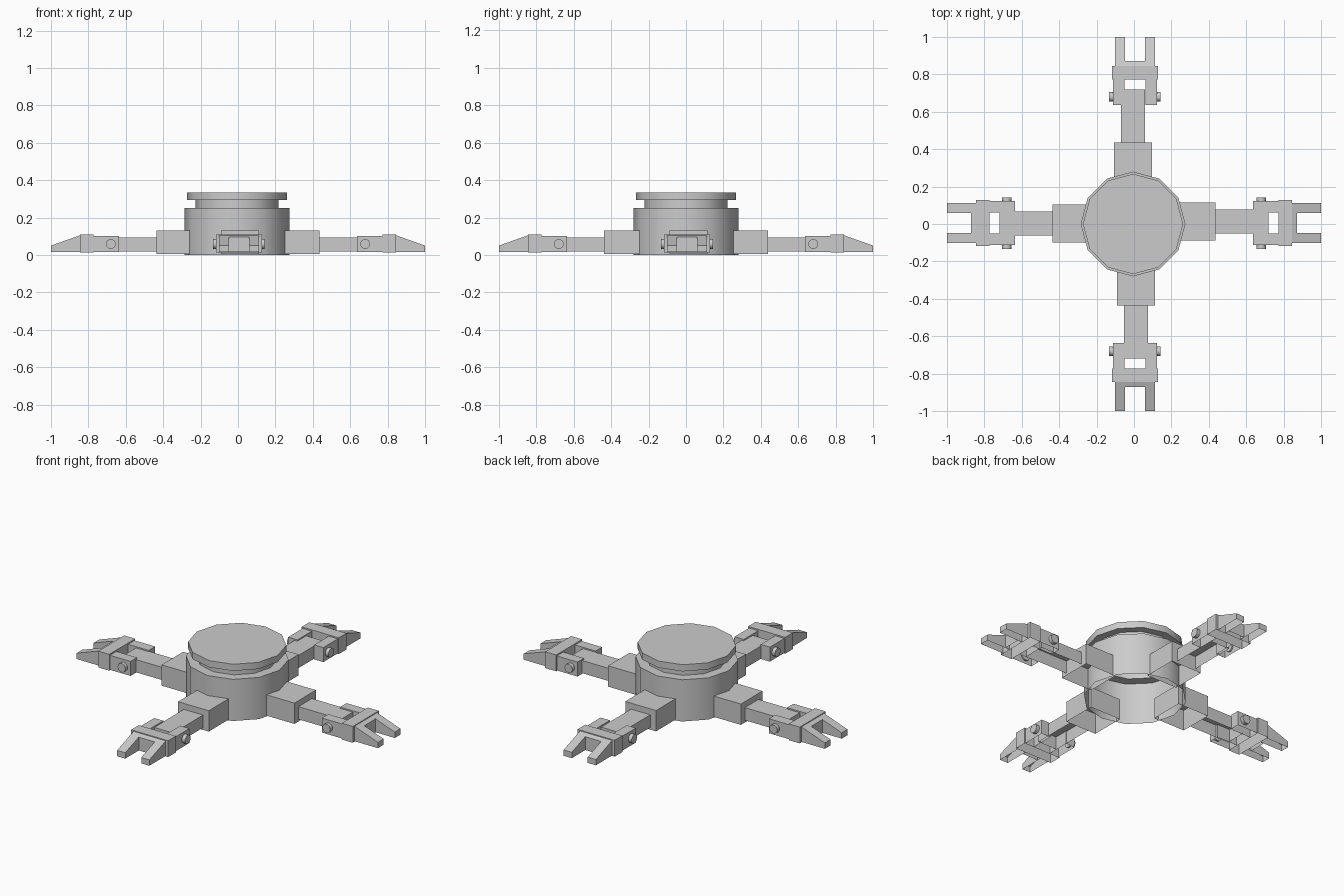
import bpy, bmesh, math
from mathutils import Matrix, Vector

if "Cube" in bpy.data.objects:
    bpy.data.objects.remove(bpy.data.objects["Cube"])


def finish(bm, name, matrix=Matrix()):
    bm.transform(matrix)
    me = bpy.data.meshes.new(name)
    bm.to_mesh(me)
    bm.free()
    ob = bpy.data.objects.new(name, me)
    bpy.context.collection.objects.link(ob)
    return ob


def smooth(ob):
    bpy.ops.object.select_all(action='DESELECT')
    ob.select_set(True)
    bpy.context.view_layer.objects.active = ob
    bpy.ops.object.shade_smooth_by_angle(angle=math.radians(40))


def add_prism(bm, profile, t0, t1):
    """Side profile (radius, z) extruded sideways from t0 to t1, open underneath."""
    a = [bm.verts.new((r, t0, z)) for r, z in profile]
    b = [bm.verts.new((r, t1, z)) for r, z in profile]
    faces = [bm.faces.new(a), bm.faces.new(b[::-1])]
    n = len(profile)
    for i in range(n):
        j = (i + 1) % n
        faces.append(bm.faces.new((a[j], a[i], b[i], b[j])))
    bmesh.ops.recalc_face_normals(bm, faces=faces)
    for f in faces:
        f.normal_update()
    bmesh.ops.delete(bm, geom=[f for f in faces if f.normal.z < -0.9], context='FACES_ONLY')


def rect(r0, r1, z0, z1):
    return [(r0, z0), (r1, z0), (r1, z1), (r0, z1)]


# Central hub: hollow twelve-sided shell with body, neck and cap
bm = bmesh.new()
rings = []
for r, z in [(.28, 0), (.28, .25), (.222, .25), (.222, .295), (.268, .295), (.268, .335)]:
    rings.append([bm.verts.new((r * math.cos(k * math.pi / 6), r * math.sin(k * math.pi / 6), z))
                  for k in range(12)])
for lo, hi in zip(rings, rings[1:]):
    for k in range(12):
        m = (k + 1) % 12
        bm.faces.new((lo[k], lo[m], hi[m], hi[k]))
bm.faces.new(rings[-1])
smooth(finish(bm, "hub", Matrix.Translation((-.005, 0, 0))))

# Four arms: (name, angle, sideways offset of the beam, sideways offset of the claw)
ARMS = [("right", 0, .013, .005), ("back", 90, .005, -.005),
        ("left", 180, -.002, -.005), ("front", 270, .01, .005)]

for name, deg, beam, claw in ARMS:
    turn = Matrix.Rotation(math.radians(deg), 4, 'Z')
    at_beam = turn @ Matrix.Translation((0, beam, 0))
    at_claw = turn @ Matrix.Translation((0, claw, 0))

    # Socket block on the hub
    bm = bmesh.new()
    add_prism(bm, rect(.23, .437, .005, .13), -.102, .102)
    finish(bm, name + "_socket", at_beam)

    # Beam
    bm = bmesh.new()
    add_prism(bm, rect(.437, .72, .018, .094), -.064, .064)
    finish(bm, name + "_beam", at_beam)

    # Claw: fork plates, cross band, web and two tapered prongs
    bm = bmesh.new()
    for s in (-1, 1):
        add_prism(bm, rect(.635, .772, .015, .102), *sorted((s * .056, s * .117)))
        add_prism(bm, [(.845, .015), (1, .015), (1, .05), (.845, .105)],
                  *sorted((s * .053, s * .107)))
    add_prism(bm, rect(.772, .845, .012, .11), -.123, .123)
    add_prism(bm, [(.845, .015), (.872, .015), (.872, .095), (.845, .105)], -.053, .053)
    finish(bm, name + "_claw", at_claw)

    # Hinge pins on both sides of the fork
    bm = bmesh.new()
    for s in (-1, 1):
        bmesh.ops.create_cone(
            bm, cap_ends=True, segments=16, radius1=.026, radius2=.026, depth=.03,
            matrix=Matrix.Translation((.68, s * .123, .059)) @ Matrix.Rotation(math.pi / 2, 4, 'X'))
    smooth(finish(bm, name + "_pins", at_claw))
